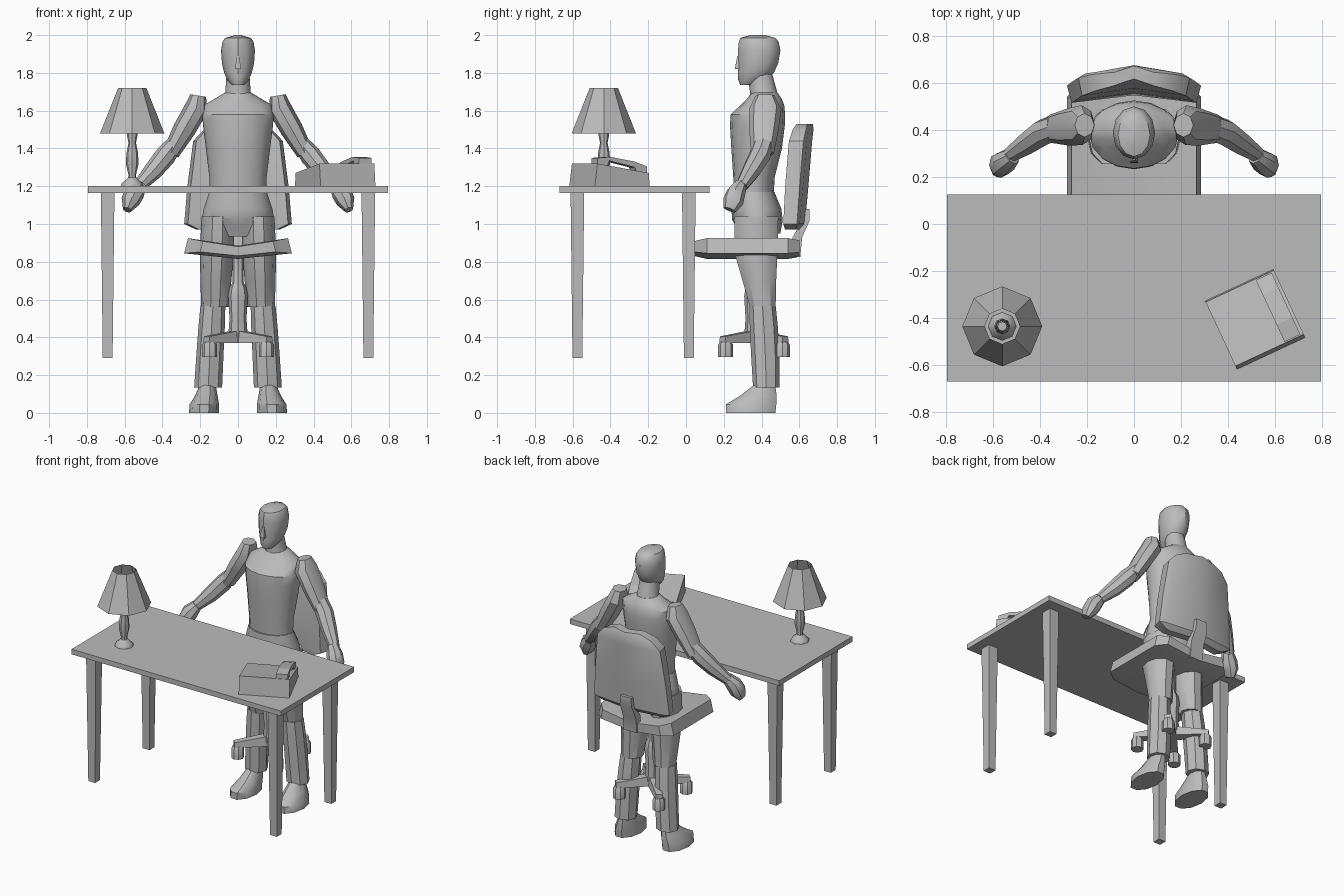
import bpy, bmesh, math
from mathutils import Vector

grey = bpy.data.materials.new("plain_grey")
grey.diffuse_color = (0.5, 0.5, 0.5, 1)


def skin(name, rings, cap=True, mirror=False, angle=35):
    """Bridge a list of equal-length point rings into one object."""
    bm = bmesh.new()
    vs = [[bm.verts.new(p) for p in r] for r in rings]
    n = len(rings[0])
    for a, b in zip(vs, vs[1:]):
        for i in range(n):
            j = (i + 1) % n
            bm.faces.new((a[i], a[j], b[j], b[i]))
    if cap:
        bm.faces.new(vs[0][::-1])
        bm.faces.new(vs[-1])
    bmesh.ops.recalc_face_normals(bm, faces=bm.faces)
    me = bpy.data.meshes.new(name)
    bm.to_mesh(me)
    bm.free()
    me.materials.append(grey)
    ob = bpy.data.objects.new(name, me)
    bpy.context.collection.objects.link(ob)
    bpy.ops.object.select_all(action='DESELECT')
    ob.select_set(True)
    bpy.context.view_layer.objects.active = ob
    if angle:
        bpy.ops.object.shade_smooth_by_angle(angle=math.radians(angle))
    if mirror:
        ob.modifiers.new("mirror", 'MIRROR')
    return ob


def oval(c, u, v, ra, rb, n):
    return [c + u * ra * math.cos(2 * math.pi * i / n)
            + v * rb * math.sin(2 * math.pi * i / n) for i in range(n)]


def stack(name, rows, n=12, **kw):
    """Horizontal ovals; each row is z, x centre, half width, y front, y back."""
    X, Y = Vector((1, 0, 0)), Vector((0, 1, 0))
    return skin(name, [oval(Vector((x, (y0 + y1) / 2, z)), X, Y, w, (y1 - y0) / 2, n)
                       for z, x, w, y0, y1 in rows], **kw)


def limb(name, rows, n=8, **kw):
    """Ovals square to a path; each row is x, y, z, radius, depth radius."""
    pts = [Vector(r[:3]) for r in rows]
    rings = []
    for i, r in enumerate(rows):
        t = (pts[min(i + 1, len(pts) - 1)] - pts[max(i - 1, 0)]).normalized()
        u = Vector((0, 1, 0)).cross(t).normalized()
        rings.append(oval(pts[i], u, t.cross(u), r[3], r[4], n))
    return skin(name, rings, **kw)


def rect(cx, cy, z, hx, hy):
    return [(cx - hx, cy - hy, z), (cx + hx, cy - hy, z),
            (cx + hx, cy + hy, z), (cx - hx, cy + hy, z)]


# Desk
skin("desk_top", [rect(0, -.2725, z, .795, .3975) for z in (1.165, 1.2)], angle=0)
for label, y in (("front", -.575), ("back", .015)):
    skin(f"desk_legs_{label}", [rect(.69, y, .29, .026, .026), rect(.69, y, 1.165, .036, .036)],
         mirror=True, angle=0)


# Table lamp
def turned(name, x, y, prof, n=8, **kw):
    return stack(name, [(z, x, r, y - r, y + r) for r, z in prof], n=n, **kw)


turned("lamp_shade", -.56, -.435, [(.17, 1.48), (.075, 1.72)], cap=False)
turned("lamp_stem", -.56, -.435, [(.06, 1.2), (.055, 1.215), (.022, 1.245), (.02, 1.26),
                                  (.034, 1.32), (.03, 1.38), (.02, 1.43), (.028, 1.47), (.02, 1.56)])


# Desk telephone, low edge toward the sitter
def place_phone(ob):
    ob.location = (.515, -.405, 0)
    ob.rotation_euler.z = math.radians(25)


place_phone(skin("phone_body", [[(x, -.16, 1.2), (x, .16, 1.2), (x, .155, 1.27), (x, -.145, 1.32)]
                                for x in (-.16, .16)], angle=0))
handset = [(-.14, 1.31), (-.14, 1.35), (-.06, 1.355), (.08, 1.33), (.15, 1.305), (.15, 1.265),
           (.09, 1.275), (.08, 1.3), (-.07, 1.335), (-.08, 1.31)]
place_phone(skin("phone_handset", [[(x, y, z) for y, z in handset] for x in (.073, .147)], angle=0))

# Chair seat, dished across its width
section = [(-.265, .925), (0, .885), (.265, .925), (.285, .845), (0, .815), (-.285, .845)]
skin("chair_seat", [[(x * sx, y, .87 + (z - .87) * sz) for x, z in section]
                    for y, sx, sz in ((.04, .7, .7), (.11, 1, 1), (.54, 1, 1), (.6, .8, .8))])

# Chair back, curved and leaning
rows = [(.97, .22, .545, .605), (1.0, .285, .535, .63), (1.2, .268, .545, .648),
        (1.44, .237, .565, .668), (1.5, .18, .585, .675), (1.53, .1, .605, .672)]
skin("chair_back", [[(-w * .93, f - .02, z), (0, f + .012, z), (w * .93, f - .02, z),
                     (w, (f + b) / 2 + .005, z), (w * .87, b - .028, z), (0, b, z),
                     (-w * .87, b - .028, z), (-w, (f + b) / 2 + .005, z)]
                    for z, w, f, b in rows])
skin("back_bracket", [rect(0, .585, .825, .05, .02), rect(0, .59, .93, .05, .025),
                      rect(0, .635, 1.02, .045, .02), rect(0, .64, 1.08, .04, .015)])

# Chair column, crossed feet and casters
turned("chair_column", 0, .36, [(.05, .37), (.05, .43), (.045, .5), (.052, .62), (.045, .66),
                                (.03, .69), (.03, .83)])
for i in range(4):
    a = math.radians(45 + 90 * i)
    d, s = Vector((math.cos(a), math.sin(a), 0)), Vector((-math.sin(a), math.cos(a), 0))
    c = Vector((0, .36, 0))
    skin(f"chair_foot_{i + 1}", [[c + d * r + s * w + Vector((0, 0, z))
                                  for w, z in ((-h, .37), (h, .37), (h * .8, t), (-h * .8, t))]
                                 for r, h, t in ((.02, .035, .435), (.235, .025, .405))])
    p = c + d * .212
    turned(f"caster_{i + 1}", p.x, p.y, [(.04, .295), (.04, .36), (.03, .375)])

# Figure: head, nose and neck
stack("head", [(1.735, 0, .03, .287, .35), (1.765, 0, .058, .276, .43), (1.8, 0, .073, .276, .465),
               (1.85, 0, .085, .276, .488), (1.92, 0, .09, .275, .5), (1.965, 0, .082, .28, .49),
               (1.985, 0, .068, .287, .473), (2.0, 0, .015, .34, .42)])
skin("nose", [rect(0, .285, 1.82, .016, .025), rect(0, .283, 1.835, .014, .022),
              rect(0, .29, 1.89, .006, .018)])
stack("neck", [(1.64, 0, .09, .33, .5), (1.69, 0, .068, .34, .485), (1.8, 0, .06, .325, .455)])

# Torso and hips
stack("torso", [(1.17, 0, .15, .255, .465), (1.25, 0, .152, .25, .47), (1.4, 0, .17, .24, .508),
                (1.52, 0, .185, .233, .523), (1.58, 0, .19, .236, .525), (1.63, 0, .18, .29, .52),
                (1.665, 0, .12, .325, .505), (1.695, 0, .07, .345, .485)], n=16)
stack("hips", [(.95, 0, .14, .29, .5), (1.02, 0, .192, .245, .512), (1.08, 0, .182, .24, .505),
               (1.17, 0, .152, .245, .468)], n=16)
skin("crotch", [rect(0, .38, .935, .07, .09), rect(0, .375, 1.03, .082, .128)])

# Legs and feet
stack("thighs", [(.56, .122, .073, .335, .478), (.7, .117, .082, .295, .482),
                 (.85, .112, .09, .25, .49), (1.04, .108, .085, .25, .495)], mirror=True, n=10)
stack("shins", [(.135, .158, .074, .355, .495), (.3, .149, .072, .345, .495),
                (.45, .14, .07, .338, .487), (.565, .133, .066, .335, .475)], mirror=True, n=8)
stack("feet", [(0, .18, .08, .205, .48), (.045, .178, .078, .205, .485),
               (.09, .168, .06, .28, .485), (.15, .16, .042, .36, .475)], mirror=True, n=10)

# Arms and hands
limb("upper_arms", [(.21, .42, 1.68, .042, .05), (.222, .42, 1.61, .062, .085),
                    (.285, .412, 1.5, .06, .078), (.355, .405, 1.375, .045, .06)], mirror=True)
limb("forearms", [(.335, .41, 1.425, .045, .055), (.385, .39, 1.36, .056, .058),
                  (.45, .345, 1.28, .05, .05), (.525, .295, 1.2, .034, .034)], mirror=True)
limb("hands", [(.515, .29, 1.21, .036, .035), (.548, .265, 1.165, .054, .05),
               (.57, .25, 1.12, .05, .055), (.587, .232, 1.075, .024, .035)], mirror=True)
